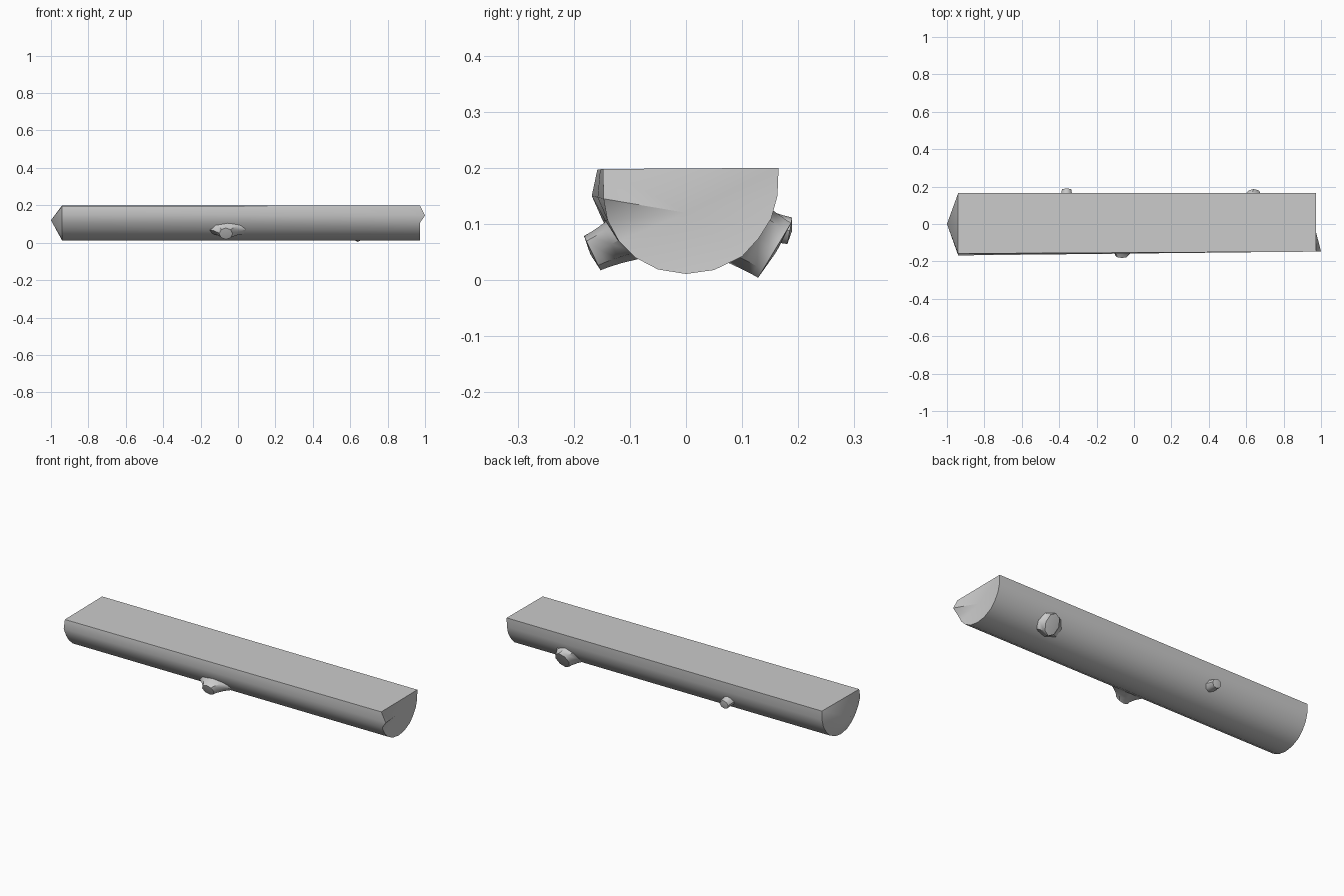
import bpy, bmesh, math
from mathutils import Vector

if "Cube" in bpy.data.objects:
    bpy.data.objects.remove(bpy.data.objects["Cube"])

wood = bpy.data.materials.new("grey_wood")
wood.diffuse_color = (0.6, 0.6, 0.6, 1)
wood.use_nodes = True
wood.node_tree.nodes["Principled BSDF"].inputs["Base Color"].default_value = wood.diffuse_color


def finish(name, bm, angle):
    bmesh.ops.recalc_face_normals(bm, faces=bm.faces)
    mesh = bpy.data.meshes.new(name)
    bm.to_mesh(mesh)
    bm.free()
    mesh.materials.append(wood)
    obj = bpy.data.objects.new(name, mesh)
    bpy.context.collection.objects.link(obj)
    bpy.ops.object.select_all(action='DESELECT')
    obj.select_set(True)
    bpy.context.view_layer.objects.active = obj
    bpy.ops.object.shade_smooth_by_angle(angle=math.radians(angle))


def loft(name, rings, start_tip, end_tip, angle):
    """Skin closed rings and close both ends with a fan."""
    bm = bmesh.new()
    loops = [[bm.verts.new(p) for p in ring] for ring in rings]
    n = len(loops[0])
    for a, b in zip(loops, loops[1:]):
        for i in range(n):
            j = (i + 1) % n
            bm.faces.new((a[i], a[j], b[j], b[i]))
    for loop, tip in ((loops[0], start_tip), (loops[-1], end_tip)):
        apex = bm.verts.new(tip)
        for i in range(n):
            bm.faces.new((loop[i], loop[(i + 1) % n], apex))
    finish(name, bm, angle)


# Half log: round underside, flat split top, narrowing slightly to the right
under = [(-.09, .04), (-.05, .019), (0, .011), (.05, .018), (.1, .042),
         (.13, .075), (.152, .11), (.163, .15), (.165, .2)]
left_side = [(-.158, .197), (-.168, .15), (-.148, .105), (-.123, .07)]
right_side = [(-.148, .198), (-.147, .145), (-.14, .107), (-.12, .07)]

left = [(-.94, y, z) for y, z in left_side + under]
right = [(.973, y, z) for y, z in right_side + under]
right[1] = (1.0, -.147, .145)      # splinter on the broken end
middle = [tuple((Vector(a) + Vector(b)) / 2) for a, b in zip(left, right)]
loft("half_log", [left, middle, right], (-1, 0, .12), (.962, 0, .12), 50)


# Branch stubs: flared base narrowing to a blunt tip
def stub(name, x_base, x_tip, base, tip, base_size, tip_size):
    b, t = Vector((x_base, *base)), Vector((x_tip, *tip))
    axis = Vector((0, t.y - b.y, t.z - b.z)).normalized()
    side = axis.cross(Vector((1, 0, 0)))
    rings = []
    for f, flare in ((0, 1), (.45, .4), (.8, .08), (1, 0)):
        c = b.lerp(t, f)
        rx = tip_size[0] + (base_size[0] - tip_size[0]) * flare
        rs = tip_size[1] + (base_size[1] - tip_size[1]) * flare
        rings.append([c + Vector((rx * math.cos(k * math.pi / 4), 0, 0))
                      + side * rs * math.sin(k * math.pi / 4) for k in range(8)])
    loft(name, rings, b, t + axis * .004, 45)


stub("front_stub", -.05, -.065, (-.105, .078), (-.167, .048), (.13, .045), (.036, .034))
stub("back_large_stub", .62, .64, (.105, .085), (.158, .053), (.11, .062), (.04, .057))
stub("back_small_stub", -.36, -.36, (.12, .1), (.185, .088), (.036, .032), (.026, .024))
